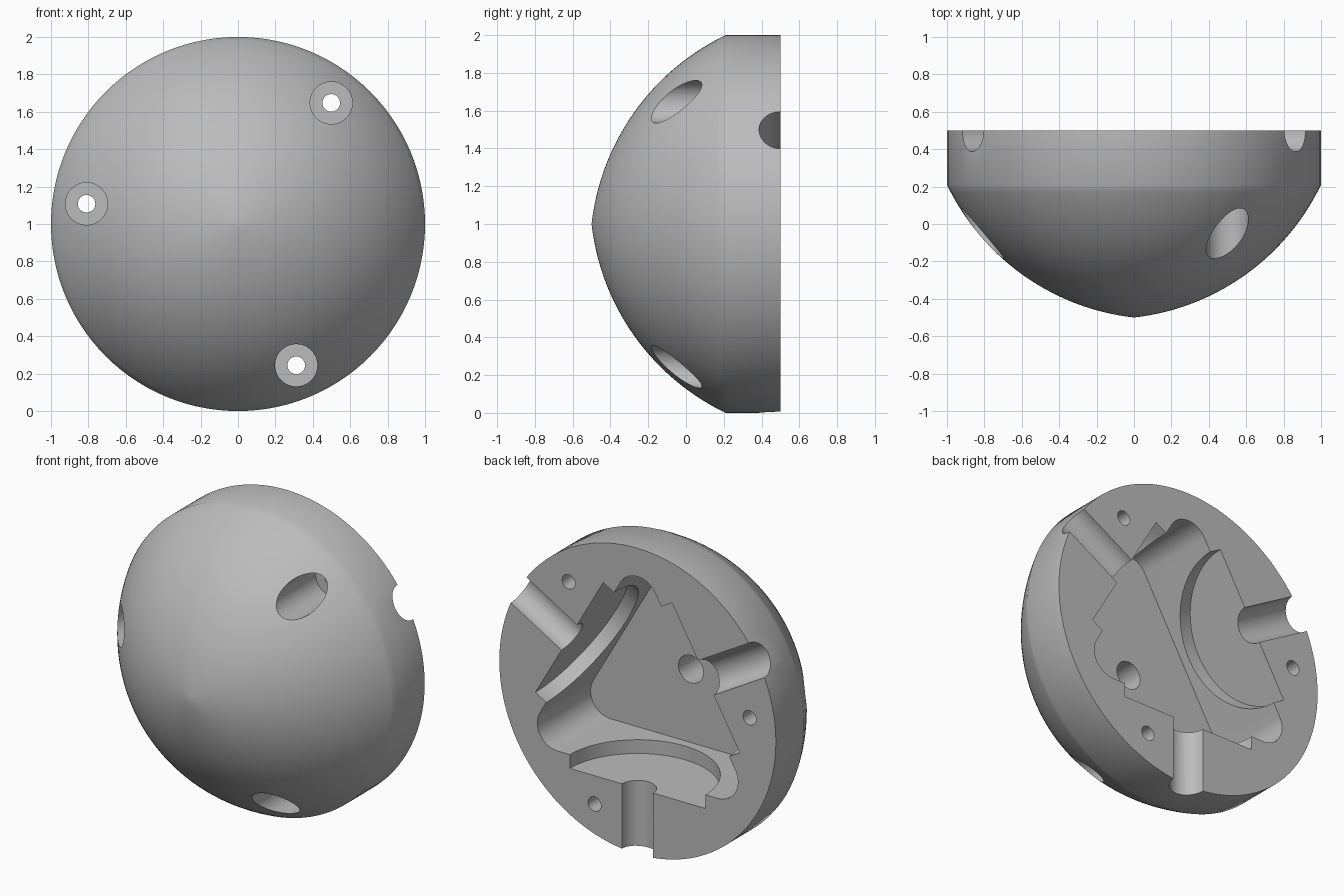
import bpy, bmesh
from math import sin, cos, pi, radians, hypot
from mathutils import Vector, Matrix

cube = bpy.data.objects.get("Cube")
if cube:
    bpy.data.objects.remove(cube, do_unlink=True)

BACK = 0.5      # y of the flat mating face
FLOOR = -0.05   # y of the cavity floor

grey = bpy.data.materials.new("plain grey")
grey.use_nodes = True
grey.diffuse_color = (0.5, 0.5, 0.5, 1)
grey.node_tree.nodes["Principled BSDF"].inputs["Base Color"].default_value = (0.5, 0.5, 0.5, 1)


def finish(bm, name):
    bmesh.ops.recalc_face_normals(bm, faces=bm.faces)
    mesh = bpy.data.meshes.new(name)
    bm.to_mesh(mesh)
    bm.free()
    obj = bpy.data.objects.new(name, mesh)
    bpy.context.collection.objects.link(obj)
    mesh.materials.append(grey)
    return obj


def polar(r, deg, y):
    """Point at radius r and angle deg around the housing axis."""
    a = radians(deg)
    return Vector((r * cos(a), y, 1 + r * sin(a)))


def rod(name, radius, start, end, sides=48):
    axis = end - start
    bm = bmesh.new()
    turn = axis.to_track_quat('Z', 'Y').to_matrix().to_4x4()
    bmesh.ops.create_cone(bm, cap_ends=True, segments=sides, radius1=radius, radius2=radius,
                          depth=axis.length,
                          matrix=Matrix.Translation((start + end) / 2) @ turn)
    return finish(bm, name)


# Domed shell: shallow arc from the tip to the rim, then a straight band
def shell():
    tip, rim = Vector((0, -0.5)), Vector((1, 0.21))
    chord = rim - tip
    half = radians(29)
    radius = chord.length / 2 / sin(half)
    inward = Vector((-chord.y, chord.x)).normalized()
    centre = (tip + rim) / 2 + inward * radius * cos(half)
    steps = 28
    first = tip - centre
    profile = []
    for i in range(steps + 1):
        a = 2 * half * i / steps
        profile.append(centre + Vector((first.x * cos(a) - first.y * sin(a),
                                        first.x * sin(a) + first.y * cos(a))))
    profile[0].x = 0
    profile += [Vector((1, BACK)), Vector((0, BACK))]
    bm = bmesh.new()
    verts = [bm.verts.new((p.x, p.y, 1)) for p in profile]
    edges = [bm.edges.new(pair) for pair in zip(verts, verts[1:])]
    bmesh.ops.spin(bm, geom=verts + edges, cent=(0, 0, 1), axis=(0, 1, 0),
                   angle=2 * pi, steps=112, use_merge=True)
    bmesh.ops.remove_doubles(bm, verts=bm.verts, dist=0.0001)
    bmesh.ops.dissolve_limit(bm, angle_limit=0.001, verts=bm.verts,
                             edges=[e for e in bm.edges
                                    if all(v.co.y > BACK - 0.001 for v in e.verts)])
    return finish(bm, "domed_housing")


# Rounded triangular cavity
def cavity(corner_distance=0.67, corner_radius=0.145, steps=20):
    bm = bmesh.new()
    verts = []
    for corner in (90, 210, 330):
        hub = polar(corner_distance, corner, FLOOR)
        for i in range(steps + 1):
            a = radians(corner - 60 + 120 * i / steps)
            verts.append(bm.verts.new(hub + corner_radius * Vector((cos(a), 0, sin(a)))))
    face = bm.faces.new(verts)
    top = bmesh.ops.extrude_face_region(bm, geom=[face])["geom"]
    bmesh.ops.translate(bm, vec=(0, BACK + 0.1 - FLOOR, 0),
                        verts=[v for v in top if isinstance(v, bmesh.types.BMVert)])
    return finish(bm, "cavity_cutter")


housing = shell()
cutters = [cavity(),
           rod("centre_hole_cutter", 0.09, Vector((0, FLOOR - 0.2, 1)), Vector((0, 0.2, 1)))]

for k in range(3):
    # Half-round disc pocket and shaft groove
    turn = 30 + 120 * k
    cutters.append(rod("disc_pocket_cutter", 0.49, polar(0.4, turn, BACK),
                       polar(0.57, turn, BACK), 96))
    cutters.append(rod("shaft_groove_cutter", 0.113, polar(0.45, turn, BACK),
                       polar(1.2, turn, BACK)))
    # Screw hole with counterbore from the domed side
    turn = 52.4 + 120 * k
    cutters.append(rod("counterbore_cutter", 0.113, polar(0.817, turn, -0.7),
                       polar(0.817, turn, 0.25)))
    cutters.append(rod("screw_hole_cutter", 0.047, polar(0.817, turn, -0.6),
                       polar(0.817, turn, 0.7), 32))

for cutter in cutters:
    cutter.hide_render = True
    mod = housing.modifiers.new(cutter.name, 'BOOLEAN')
    mod.operation = 'DIFFERENCE'
    mod.solver = 'EXACT'
    mod.object = cutter

# Bake the cuts, then drop the cutters
bpy.context.view_layer.update()
graph = bpy.context.evaluated_depsgraph_get()
result = bpy.data.meshes.new_from_object(housing.evaluated_get(graph))
housing.modifiers.clear()
housing.data = result
for cutter in cutters:
    bpy.data.objects.remove(cutter, do_unlink=True)

bpy.ops.object.select_all(action='DESELECT')
housing.select_set(True)
bpy.context.view_layer.objects.active = housing
bpy.ops.object.shade_smooth_by_angle(angle=radians(30))
